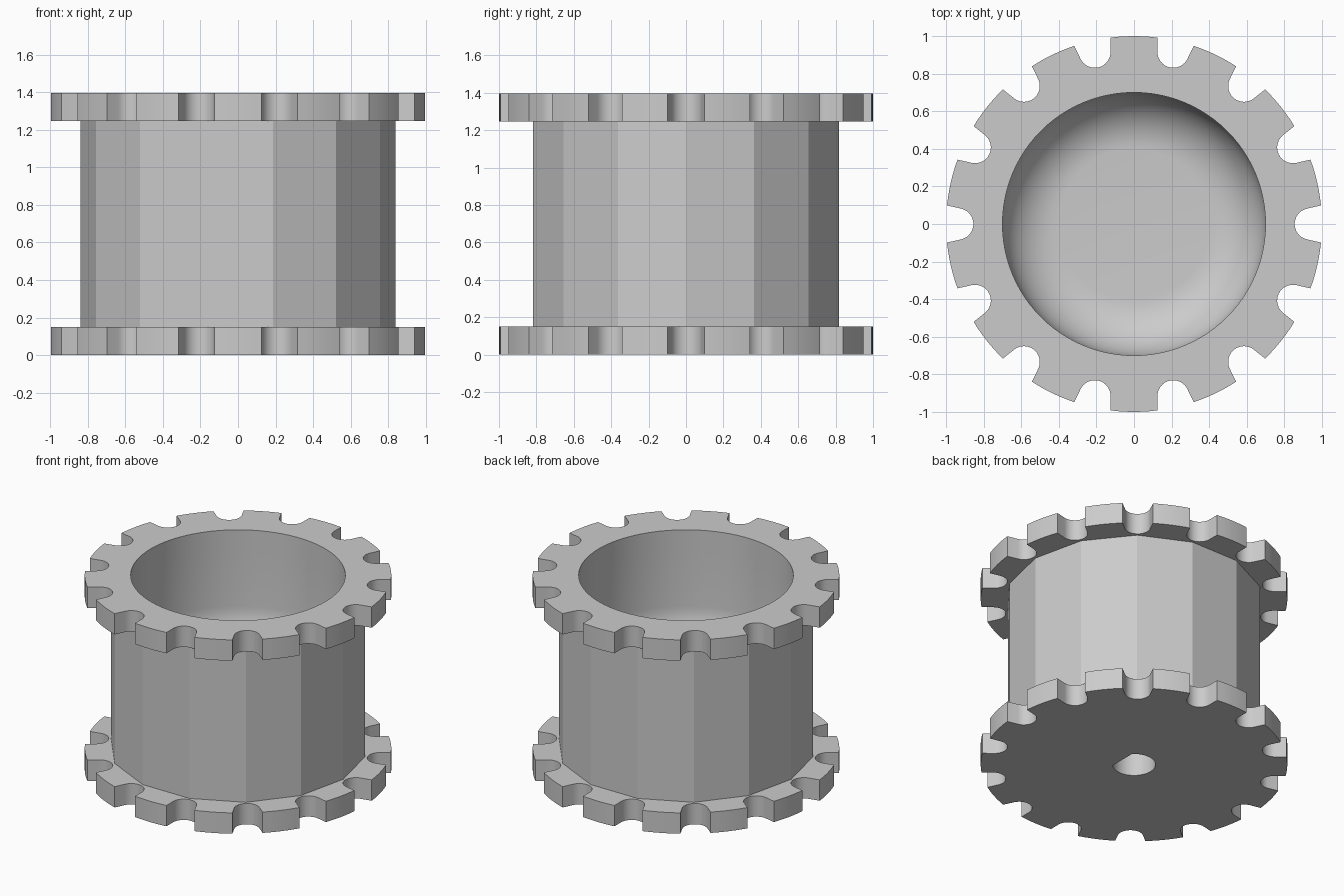
import bpy, bmesh
from math import sin, cos, pi, radians, asin, tau

if "Cube" in bpy.data.objects:
    bpy.data.objects.remove(bpy.data.objects["Cube"], do_unlink=True)

TEETH = 14
HEIGHT, FLANGE = 1.395, 0.15
TOOTH_HALF, ROOT = 0.125, 0.855
BORE, FILLET, FLOOR = 0.70, 0.30, 0.545

grey = bpy.data.materials.new("plain grey")
grey.use_nodes = True
colour = (0.6, 0.6, 0.6, 1)
grey.diffuse_color = colour
grey.node_tree.nodes["Principled BSDF"].inputs["Base Color"].default_value = colour


def circle(radius, count):
    return [(radius * cos(tau * i / count), radius * sin(tau * i / count)) for i in range(count)]


def gear_outline():
    """Parallel-sided teeth with round gullets tangent to their sides."""
    half = pi / TEETH
    centre = (ROOT - TOOTH_HALF) / (1 - sin(half))
    gullet = centre - ROOT
    tip = asin(TOOTH_HALF)
    points = []
    for n in range(TEETH):
        a = n * 2 * half
        # Gullet arc, running from one tooth side to the next
        for i in range(17):
            t = (pi / 2 + half) + (pi - 2 * half) * i / 16
            t = -t
            px, py = centre + gullet * cos(t), gullet * sin(t)
            points.append((px * cos(a) - py * sin(a), px * sin(a) + py * cos(a)))
        # Tooth tip arc
        for i in range(7):
            t = a + half - tip + 2 * tip * i / 6
            points.append((cos(t), sin(t)))
    return points


def d_outline(radius, flat):
    start = asin((1 - (flat / radius) ** 2) ** 0.5)
    return [(radius * cos(start + (tau - 2 * start) * i / 32),
             radius * sin(start + (tau - 2 * start) * i / 32)) for i in range(33)]


def solid(name, sections, closed):
    """Join successive outlines with walls (z changes) or flat rings (z equal)."""
    bm = bmesh.new()
    rings = []
    for outline, z in sections:
        verts = [bm.verts.new((x, y, z)) for x, y in outline]
        edges = [bm.edges.new((v, verts[i - 1])) for i, v in enumerate(verts)]
        rings.append((verts, edges, z))
    pairs = list(zip(rings, rings[1:]))
    if closed:
        pairs.append((rings[-1], rings[0]))
    else:
        bm.faces.new(rings[0][0])
        bm.faces.new(rings[-1][0])
    for (va, ea, za), (vb, eb, zb) in pairs:
        if abs(za - zb) < 1e-6:
            bmesh.ops.triangle_fill(bm, edges=ea + eb, use_beauty=True)
        else:
            for i in range(len(va)):
                bm.faces.new((va[i - 1], va[i], vb[i], vb[i - 1]))
    bmesh.ops.recalc_face_normals(bm, faces=bm.faces[:])
    mesh = bpy.data.meshes.new(name)
    bm.to_mesh(mesh)
    bm.free()
    mesh.materials.append(grey)
    obj = bpy.data.objects.new(name, mesh)
    bpy.context.collection.objects.link(obj)
    bpy.ops.object.select_all(action="DESELECT")
    obj.select_set(True)
    bpy.context.view_layer.objects.active = obj
    bpy.ops.object.shade_smooth_by_angle(angle=radians(20))
    return obj


gear = gear_outline()
shaft = d_outline(0.14, 0.10)
prism = circle(0.838, TEETH)
bore = circle(BORE, 96)
top = HEIGHT - FLANGE

# Toothed flanges: the lower pierced by the shaft hole, the upper by the bore
solid("lower_flange", [(gear, 0), (gear, FLANGE), (shaft, FLANGE), (shaft, 0)], True)
solid("upper_flange", [(gear, top), (gear, HEIGHT), (bore, HEIGHT), (bore, top)], True)

# Faceted drum with blind shaft hole below and round-bottomed bore above
fillet = []
for i in range(13):
    t = pi / 2 * i / 12
    fillet.append((circle(BORE - FILLET + FILLET * cos(t), 96), FLOOR + FILLET * (1 - sin(t))))
solid("drum", [(shaft, 0.4), (shaft, FLANGE), (prism, FLANGE), (prism, top), (bore, top)] + fillet, False)
